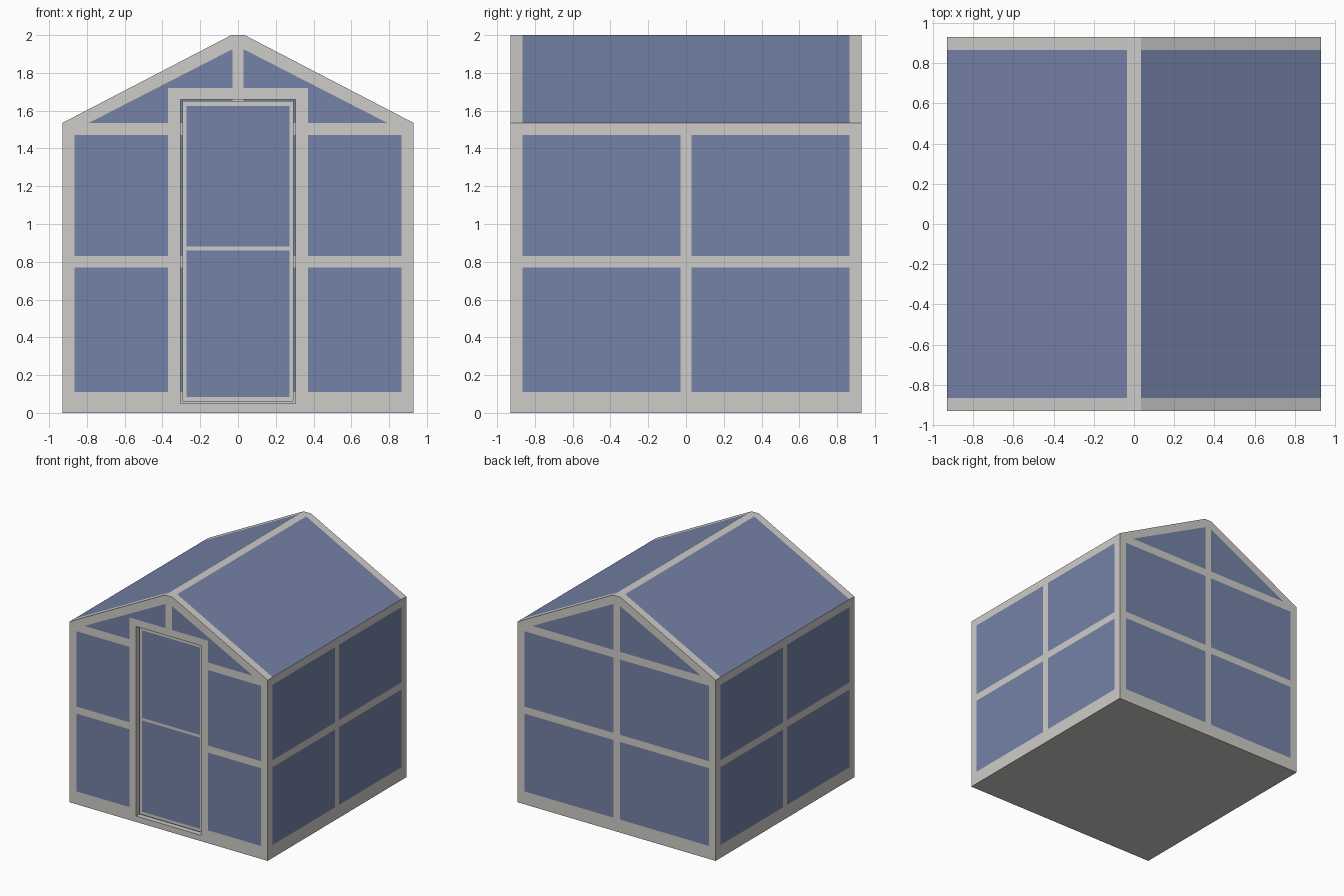
import bpy, bmesh
from mathutils import Vector

if "Cube" in bpy.data.objects:
    bpy.data.objects.remove(bpy.data.objects["Cube"])


def material(name, color):
    m = bpy.data.materials.new(name)
    m.diffuse_color = (*color, 1)
    m.use_nodes = True
    m.node_tree.nodes["Principled BSDF"].inputs["Base Color"].default_value = m.diffuse_color
    return m


MATS = [material("pale_grey_frame", (0.62, 0.605, 0.58)),
        material("blue_glass", (0.178, 0.225, 0.39))]


def prism(profile, y0, y1):
    """Closed solid from an x-z profile drawn out along y."""
    bm = bmesh.new()
    face = bm.faces.new([bm.verts.new((x, y0, z)) for x, z in profile])
    ext = bmesh.ops.extrude_face_region(bm, geom=[face], use_keep_orig=True)
    verts = [g for g in ext["geom"] if isinstance(g, bmesh.types.BMVert)]
    bmesh.ops.translate(bm, verts=verts, vec=(0, y1 - y0, 0))
    bmesh.ops.recalc_face_normals(bm, faces=bm.faces)
    return bm


def cut(bm, point, normal):
    bmesh.ops.bisect_plane(bm, geom=bm.verts[:] + bm.edges[:] + bm.faces[:],
                           dist=1e-5, plane_co=point, plane_no=normal)


def cut_axis(bm, axis, values):
    for v in values:
        p, n = Vector(), Vector()
        p[axis], n[axis] = v, 1
        cut(bm, p, n)


def finish(bm, name):
    bm.normal_update()
    me = bpy.data.meshes.new(name)
    bm.to_mesh(me)
    bm.free()
    for m in MATS:
        me.materials.append(m)
    ob = bpy.data.objects.new(name, me)
    bpy.context.collection.objects.link(ob)
    return ob


def both(*vals):
    return [s * v for v in vals for s in (-1, 1)]


# Main dimensions
W, EAVE, TOP, RIDGE = 0.93, 1.535, 2.0, 0.035
POST, CORNER, DOOR_POST, DOOR_X = 0.03, 0.865, 0.37, 0.305
ROWS = [(0.11, 0.77), (0.83, 1.47)]
SLOPE = 0.513


def gable_line(u):
    return 1.925 - SLOPE * (u - POST)


# House shell: profile solid, cut along every pane edge
house = prism([(-W, 0), (W, 0), (W, EAVE), (RIDGE, TOP), (-RIDGE, TOP), (-W, EAVE)], -W, W)
cut_axis(house, 0, both(POST, DOOR_X, DOOR_POST, CORNER))
cut_axis(house, 1, both(POST, CORNER))
cut_axis(house, 2, [0.05, 0.11, 0.77, 0.83, 1.47, EAVE, 1.66, 1.72])
for s in (-1, 1):
    cut(house, (s * POST, 0, gable_line(POST)), (s * SLOPE, 0, 1))
house.normal_update()


def is_glass(c, n):
    x, y, z = abs(c.x), abs(c.y), c.z
    in_row = any(a < z < b for a, b in ROWS)
    if n.z < -0.5:                       # floor
        return False
    if n.z > 0.3:                        # roof slopes
        return x > RIDGE and y < CORNER
    if abs(n.x) > 0.9:                   # side walls
        return in_row and POST < y < CORNER
    front = n.y < 0                      # front and back walls
    if z < EAVE:
        return in_row and (DOOR_POST if front else POST) < x < CORNER
    if front and x < DOOR_POST and z < 1.72:
        return False
    return x > POST and z < gable_line(x)


opening = []
for f in house.faces:
    c = f.calc_center_median()
    f.material_index = int(is_glass(c, f.normal))
    if f.normal.y < -0.9 and abs(c.x) < DOOR_X and 0.05 < c.z < 1.66:
        opening.append(f)
# Doorway
bmesh.ops.delete(house, geom=opening, context='FACES')
shell = finish(house, "greenhouse_shell")
solid = shell.modifiers.new("wall_thickness", 'SOLIDIFY')
solid.thickness = 0.045
solid.offset = -1
solid.use_even_offset = True

# Door leaf set back in the doorway, with two panes
door = prism([(-0.295, 0.06), (0.295, 0.06), (0.295, 1.65), (-0.295, 1.65)], -W + 0.03, -W + 0.05)
cut_axis(door, 0, both(0.272))
cut_axis(door, 2, [0.085, 0.86, 0.882, 1.625])
door.normal_update()
for f in door.faces:
    c = f.calc_center_median()
    pane = 0.085 < c.z < 0.86 or 0.882 < c.z < 1.625
    f.material_index = int(abs(f.normal.y) > 0.9 and abs(c.x) < 0.272 and pane)
finish(door, "door")
